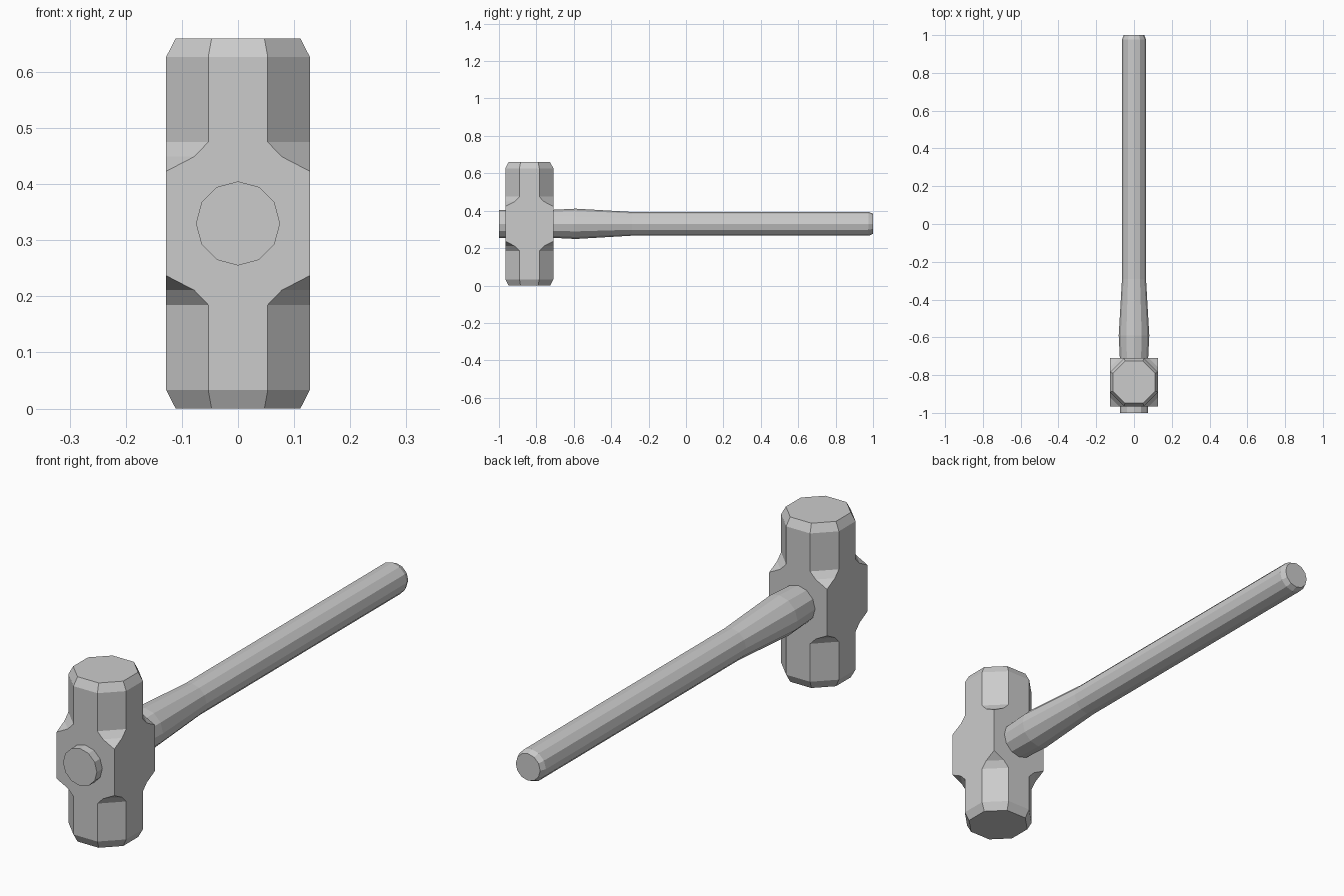
import bpy, bmesh, math

if "Cube" in bpy.data.objects:
    bpy.data.objects.remove(bpy.data.objects["Cube"])

ZC = 0.33      # handle axis height
YC = -0.8375   # head centre in y


def loft(name, rings):
    """Skin a stack of equal-length point rings and cap both ends."""
    bm = bmesh.new()
    loops = [[bm.verts.new(p) for p in ring] for ring in rings]
    n = len(loops[0])
    for a, b in zip(loops, loops[1:]):
        for i in range(n):
            j = (i + 1) % n
            bm.faces.new((a[i], a[j], b[j], b[i]))
    bm.faces.new(loops[0])
    bm.faces.new(loops[-1])
    bmesh.ops.remove_doubles(bm, verts=bm.verts, dist=0.0005)
    bmesh.ops.dissolve_limit(bm, angle_limit=0.01, verts=bm.verts, edges=bm.edges)
    bmesh.ops.recalc_face_normals(bm, faces=bm.faces)
    mesh = bpy.data.meshes.new(name)
    bm.to_mesh(mesh)
    bm.free()
    obj = bpy.data.objects.new(name, mesh)
    bpy.context.collection.objects.link(obj)
    return obj


def octagon(z, half, cut):
    """Square of given half width with its corners cut off."""
    f = half - cut
    pts = [(half, -f), (half, f), (f, half), (-f, half),
           (-half, f), (-half, -f), (-f, -half), (f, -half)]
    return [(x, YC + y, z) for x, y in pts]


def circle(y, r, sides=12):
    return [(r * math.sin(2 * math.pi * i / sides), y,
             ZC + r * math.cos(2 * math.pi * i / sides)) for i in range(sides)]


# Head: square middle, scooped corners, octagonal bevelled ends (mirrored in z)
upper = [(0.093, 0.128, 0.0), (0.119, 0.128, 0.05), (0.145, 0.128, 0.075),
         (0.297, 0.128, 0.075), (0.33, 0.111, 0.064)]
profile = [(-z, h, c) for z, h, c in reversed(upper)] + upper
loft("hammer_head", [octagon(ZC + z, h, c) for z, h, c in profile])

# Handle: twelve-sided shaft swelling behind the head, bevelled at the grip end
shaft = [(-1.0, 0.075), (-0.71, 0.075), (-0.59, 0.081), (-0.29, 0.0635),
         (0.977, 0.0635), (1.0, 0.054)]
loft("handle", [circle(y, r) for y, r in shaft])
